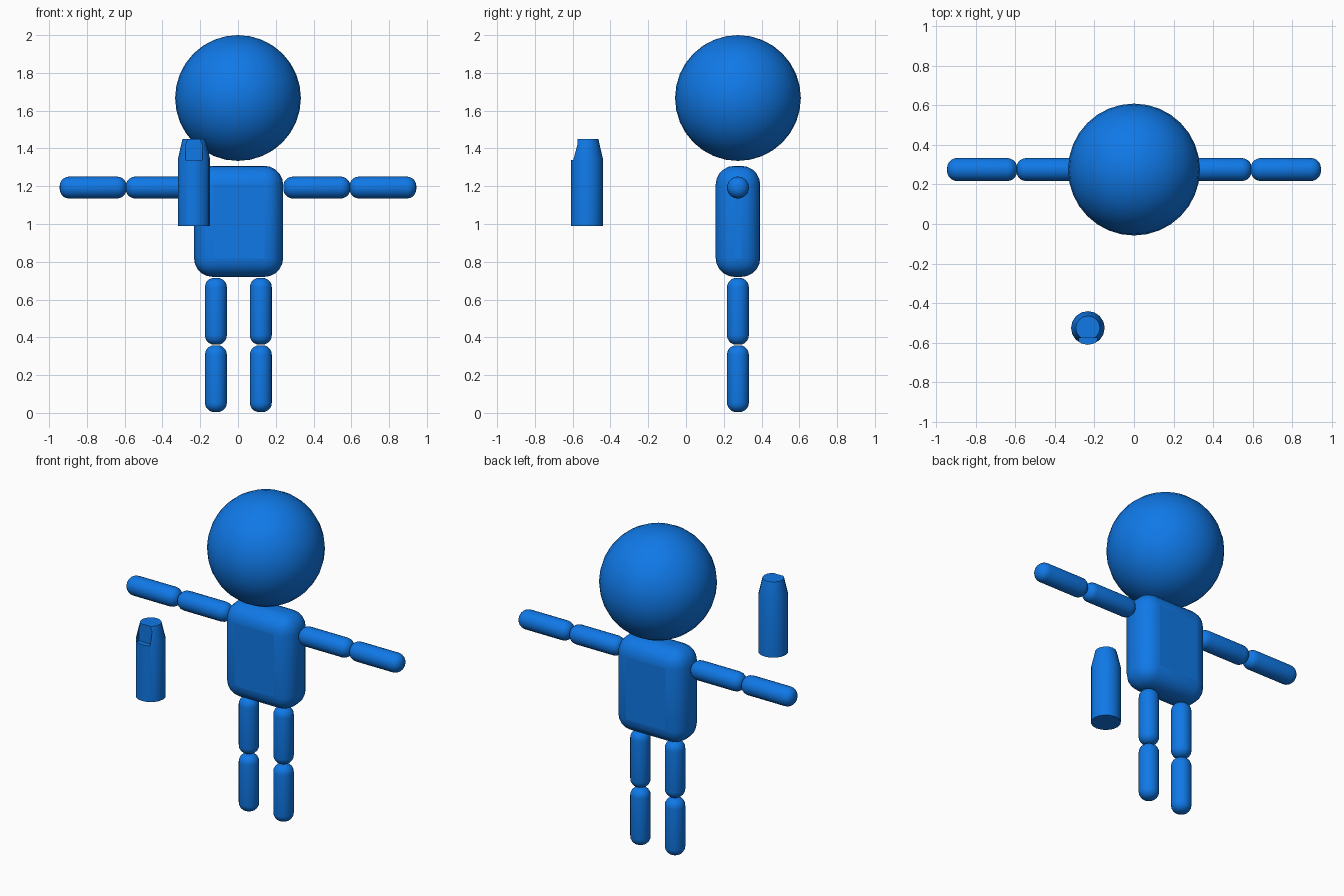
import bpy, math
from mathutils import Vector

if "Cube" in bpy.data.objects:
    bpy.data.objects.remove(bpy.data.objects["Cube"])

blue = bpy.data.materials.new("bright blue")
blue.diffuse_color = (0.005, 0.19, 0.80, 1)
blue.use_nodes = True
blue.node_tree.nodes["Principled BSDF"].inputs["Base Color"].default_value = blue.diffuse_color
BODY_Y = 0.275


def finish(name, angle=40):
    ob = bpy.context.object
    ob.name = name
    ob.data.materials.clear()
    ob.data.materials.append(blue)
    bpy.ops.object.shade_smooth_by_angle(angle=math.radians(angle))
    return ob


def lathe(name, profile, sides, loc, axis=(0, 0, 1), angle=40):
    """Closed solid of revolution from (radius, height) points."""
    verts, faces = [], []
    for r, h in profile:
        for i in range(sides):
            a = 2 * math.pi * i / sides
            verts.append((r * math.cos(a), r * math.sin(a), h))
    for j in range(len(profile) - 1):
        for i in range(sides):
            k = (i + 1) % sides
            faces.append((j * sides + i, j * sides + k,
                          (j + 1) * sides + k, (j + 1) * sides + i))
    faces.append(tuple(reversed(range(sides))))
    faces.append(tuple(range((len(profile) - 1) * sides, len(verts))))
    me = bpy.data.meshes.new(name)
    me.from_pydata(verts, [], faces)
    ob = bpy.data.objects.new(name, me)
    bpy.context.collection.objects.link(ob)
    ob.location = loc
    ob.rotation_euler = Vector(axis).to_track_quat('Z', 'Y').to_euler()
    bpy.ops.object.select_all(action='DESELECT')
    bpy.context.view_layer.objects.active = ob
    ob.select_set(True)
    return finish(name, angle)


def limb(name, loc, axis):
    """Rod with rounded ends, centred on loc."""
    radius, half, fillet = 0.058, 0.177, 0.05
    arc = [(radius - fillet + fillet * math.cos(t), half - fillet + fillet * math.sin(t))
           for t in (math.pi / 2 * i / 5 for i in range(6))]
    lathe(name, [(r, -h) for r, h in reversed(arc)] + arc, 24, loc, axis)


# Head
bpy.ops.mesh.primitive_uv_sphere_add(segments=32, ring_count=16, radius=0.333,
                                     location=(0, BODY_Y, 1.667))
finish("head")

# Torso: rounded block
bpy.ops.mesh.primitive_cube_add(size=1, location=(0.003, BODY_Y, 1.014))
torso = bpy.context.object
torso.scale = (0.472, 0.236, 0.588)
bpy.ops.object.transform_apply(location=False, rotation=False, scale=True)
bevel = torso.modifiers.new("rounding", 'BEVEL')
bevel.width, bevel.segments = 0.1, 5
finish("torso")

# Arms and legs, two segments each
for side, label in ((-1, "right"), (1, "left")):
    limb(f"{label}_upper_arm", (side * 0.417, BODY_Y, 1.193), (1, 0, 0))
    limb(f"{label}_forearm", (side * 0.767, BODY_Y, 1.193), (1, 0, 0))
    limb(f"{label}_thigh", (side * 0.119 + 0.002, BODY_Y, 0.538), (0, 0, 1))
    limb(f"{label}_shin", (side * 0.119 + 0.002, BODY_Y, 0.181), (0, 0, 1))

# Bottle with tapered neck
bx, by = -0.233, -0.525
bottle = lathe("bottle", [(0.085, 0.99), (0.085, 1.345), (0.061, 1.45)],
               16, (bx, by, 0), angle=30)

# Notch cut into the front of the neck
bpy.ops.mesh.primitive_cube_add(size=1, location=(bx, -0.675, 1.44))
cutter = bpy.context.object
cutter.name = "notch_cutter"
cutter.scale = (0.09, 0.2, 0.2)
cutter.hide_render = True
cutter.hide_set(True)
cut = bottle.modifiers.new("notch", 'BOOLEAN')
cut.object, cut.operation, cut.solver = cutter, 'DIFFERENCE', 'EXACT'
